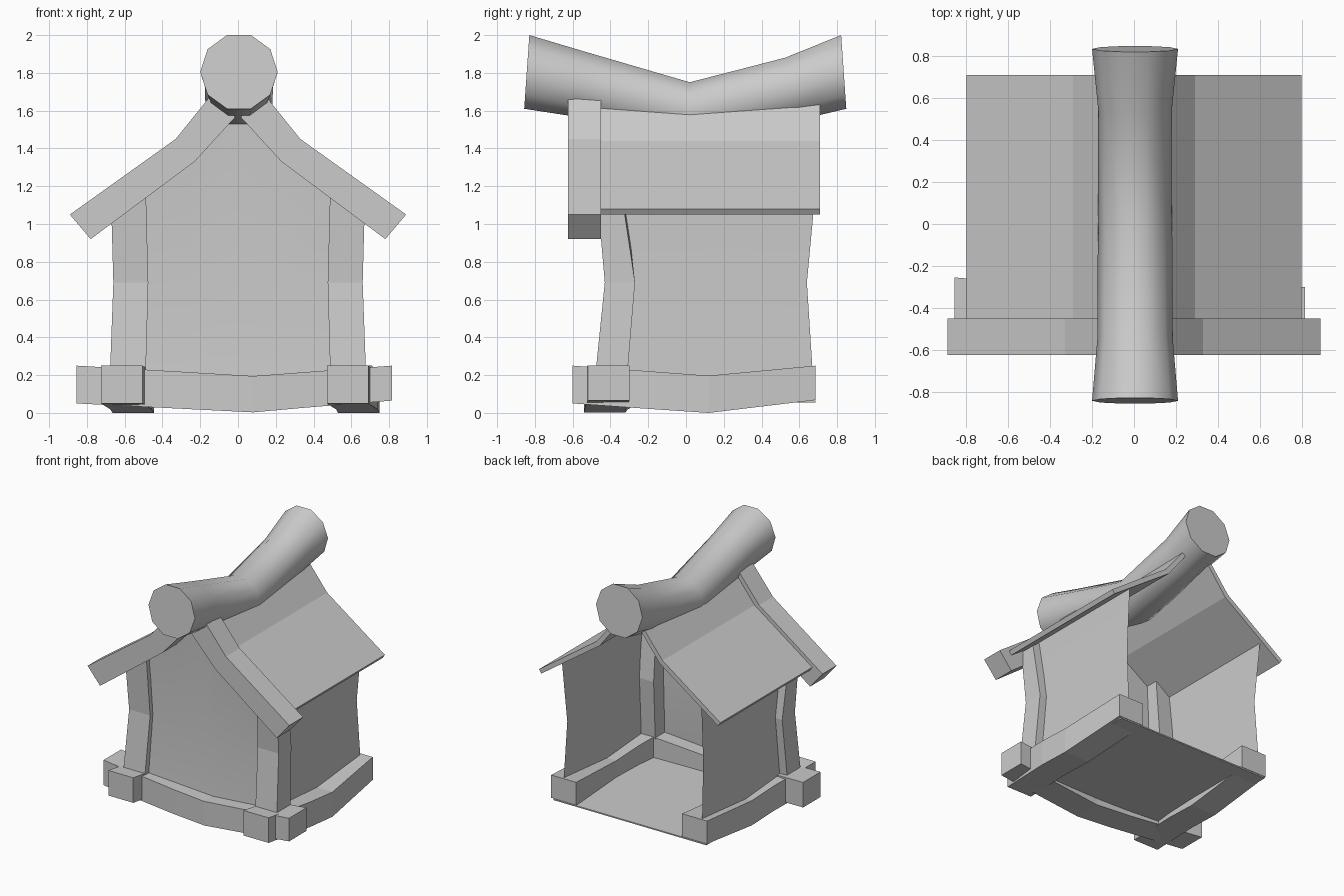
import bpy, bmesh, math

if "Cube" in bpy.data.objects:
    bpy.data.objects.remove(bpy.data.objects["Cube"])

def make(name, verts, faces, closed=True, smooth=False):
    bm = bmesh.new()
    vs = [bm.verts.new(v) for v in verts]
    for f in faces:
        bm.faces.new([vs[i] for i in f])
    if closed:
        bmesh.ops.recalc_face_normals(bm, faces=bm.faces[:])
    me = bpy.data.meshes.new(name)
    bm.to_mesh(me)
    bm.free()
    ob = bpy.data.objects.new(name, me)
    bpy.context.collection.objects.link(ob)
    if smooth:
        bpy.ops.object.select_all(action='DESELECT')
        ob.select_set(True)
        bpy.context.view_layer.objects.active = ob
        bpy.ops.object.shade_smooth_by_angle(angle=math.radians(40))
    return ob

def loft(name, rings, smooth=False):
    """Closed solid through a list of equal-length rings."""
    n = len(rings[0])
    verts = [v for r in rings for v in r]
    faces = [(i*n + j, i*n + (j+1) % n, (i+1)*n + (j+1) % n, (i+1)*n + j)
             for i in range(len(rings) - 1) for j in range(n)]
    last = (len(rings) - 1) * n
    faces += [tuple(range(n)), tuple(range(last, last + n))]
    return make(name, verts, faces, True, smooth)

def sheet(name, rows):
    """Open sheet, rows bottom to top."""
    n = len(rows[0])
    verts = [v for r in rows for v in r]
    faces = [(i*n + j, i*n + j + 1, (i+1)*n + j + 1, (i+1)*n + j)
             for i in range(len(rows) - 1) for j in range(n - 1)]
    return make(name, verts, faces, False, True)

# Sagging ridge log: y, z, radius, tilt of the ring
log = [(-.843, 1.805, .205, .07), (-.55, 1.738, .18, .15), (.02, 1.582, .177, 0),
       (.55, 1.713, .176, -.15), (.835, 1.805, .205, -.07)]
rings = []
for y, z, r, k in log:
    ring = []
    for i in range(10):
        a = math.radians(18 + 36 * i + 54)
        dz = r * math.sin(a)
        ring.append((.005 + r * math.cos(a), y + k * dz, z + dz))
    rings.append(ring)
loft("ridge_log", rings, True)

# Bent roof panels and front roof trim, one per side
panel = [(.80, 1.08), (.29, 1.44), (.10, 1.68), (.075, 1.655), (.265, 1.41), (.78, 1.05)]
trim = [(.89, 1.05), (.33, 1.45), (.10, 1.735), (.015, 1.565), (.23, 1.33), (.78, .92)]

def roof_part(name, prof, s, y0, y1):
    n = len(prof)
    verts = [(s * x, y, z) for y in (y0, y1) for x, z in prof]
    faces = [(j, (j+1) % n, (j+1) % n + n, j + n) for j in range(n)]
    # end caps as strips along the bent profile
    for o in (0, n):
        faces += [(o, o+1, o+4, o+5), (o+1, o+2, o+3, o+4)]
    make(name, verts, faces)

for s, side in ((1, "right"), (-1, "left")):
    roof_part("roof_panel_" + side, panel, s, -.45, .71)
    roof_part("roof_trim_" + side, trim, s, -.625, -.45)

    # Pinched corner post
    post = []
    for xi, xo, y0, y1, zi, zo in ((.49, .68, -.485, -.315, .15, .15),
                                   (.475, .66, -.43, -.27, .69, .69),
                                   (.49, .672, -.467, -.335, 1.26, 1.12)):
        post.append([(s*xi, y0, zi), (s*xo, y0, zo), (s*xo, y1, zo), (s*xi, y1, zi)])
    loft("corner_post_" + side, post)

    # Side wall sheet
    rows = []
    for x, y0, y1, z in ((.615, -.43, .68, .07), (.60, -.39, .64, .69), (.615, -.43, .685, 1.17)):
        row = [(s*x, y0, z), (s*x, (y0 + y1) / 2, z), (s*x, y1, z)]
        rows.append(row if s > 0 else row[::-1])
    sheet("side_wall_" + side, rows)

# Front gable wall sheet
cols = [(-.615, 1.17), (-.27, 1.40), (0, 1.62), (.27, 1.40), (.615, 1.17)]
sheet("front_wall", [[(x, -.44, .07) for x, _ in cols],
                     [(x, -.395, .69) for x, _ in cols],
                     [(x, -.435, z) for x, z in cols]])

# Sagging base beams: position along, sideways centre, bottom, top
def beam(name, stations, along_x):
    rings = []
    for t, c, z0, z1 in stations:
        sec = [(c - .11, z0), (c + .11, z0), (c + .11, z1), (c - .11, z1)]
        rings.append([(t, w, z) if along_x else (w, t, z) for w, z in sec])
    loft(name, rings)

beam("front_beam", [(-.855, -.365, .05, .25), (-.2, -.42, .017, .212),
                    (.08, -.43, .003, .195), (.36, -.425, .028, .216),
                    (.815, -.41, .065, .25)], True)
for name, xs in (("right_beam", (.58, .63, .64, .60)), ("left_beam", (-.615, -.565, -.555, -.555))):
    ys = ((-.60, .05, .25), (-.15, .018, .217), (.12, 0, .197), (.685, .068, .25))
    beam(name, [(y, x, a, b) for x, (y, a, b) in zip(xs, ys)], False)

# Floor plate
loft("floor", [[(-.66, -.44, z), (.69, -.44, z), (.69, .685, z), (-.66, .685, z)]
               for z in (.055, .065)])
